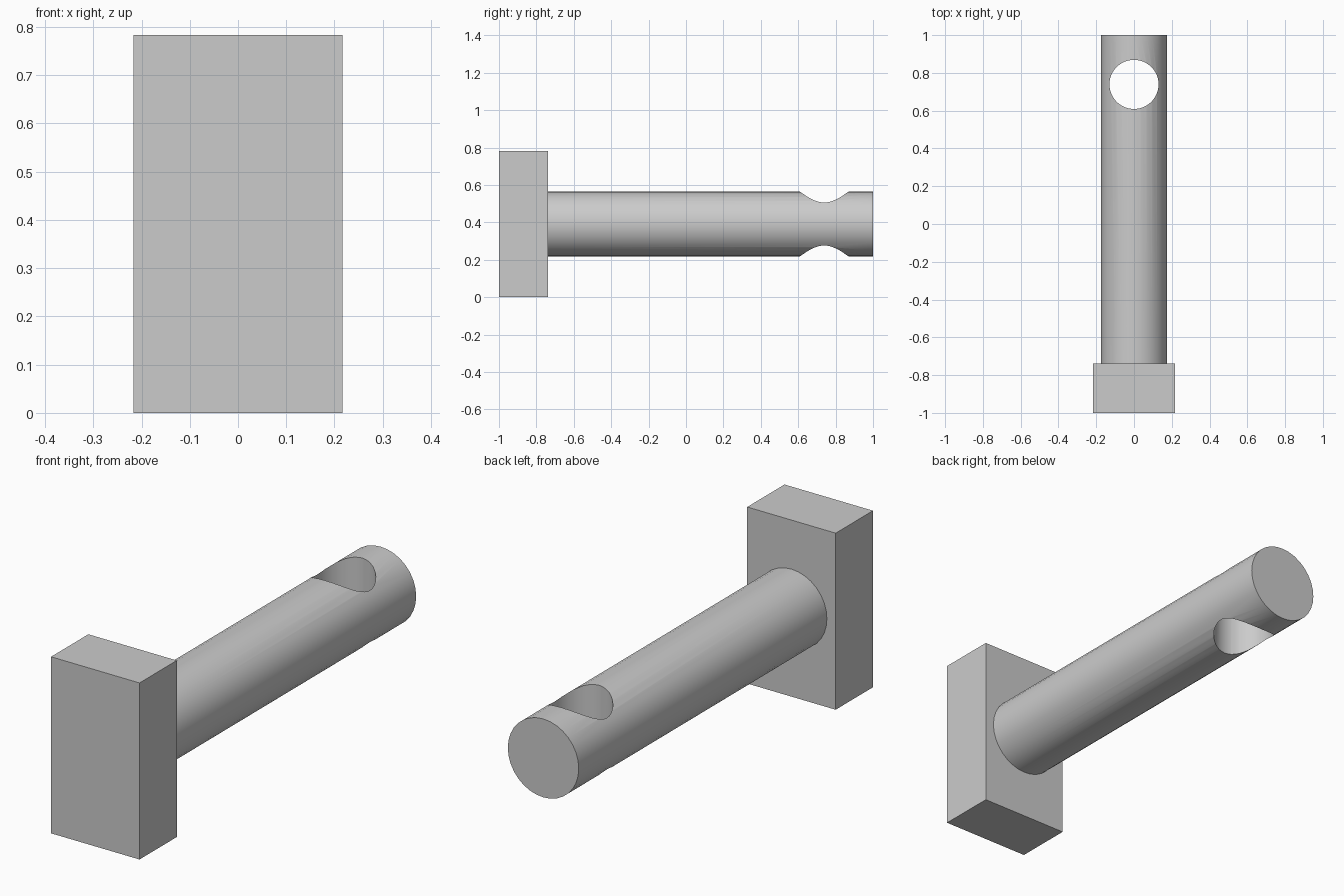
import bpy
import math

cube = bpy.data.objects.get("Cube")
if cube:
    bpy.data.objects.remove(cube, do_unlink=True)

# Main dimensions
HEAD_W, HEAD_D, HEAD_H = 0.434, 0.261, 0.783
PIN_R, HOLE_R = 0.174, 0.13
AXIS_Z = HEAD_H / 2
HEAD_BACK = -1 + HEAD_D
HOLE_Y = 0.739

grey = bpy.data.materials.new("light grey")
grey.use_nodes = True
grey.diffuse_color = (0.6, 0.6, 0.6, 1)
grey.node_tree.nodes["Principled BSDF"].inputs["Base Color"].default_value = (0.6, 0.6, 0.6, 1)


def cylinder(name, radius, depth, location, sides, tilt=0.0):
    bpy.ops.mesh.primitive_cylinder_add(vertices=sides, radius=radius, depth=depth,
                                        location=location, rotation=(tilt, 0, 0))
    obj = bpy.context.object
    obj.name = name
    return obj


# Rectangular head block
bpy.ops.mesh.primitive_cube_add(size=1, location=(0, -1 + HEAD_D / 2, AXIS_Z))
head = bpy.context.object
head.name = "head_block"
head.scale = (HEAD_W, HEAD_D, HEAD_H)
bpy.ops.object.transform_apply(location=False, rotation=False, scale=True)
head.data.materials.append(grey)

# Round pin along y
pin = cylinder("round_pin", PIN_R, 1 - HEAD_BACK,
               (0, (1 + HEAD_BACK) / 2, AXIS_Z), 32, math.pi / 2)
pin.data.materials.append(grey)

# Vertical cross hole near the free end
cutter = cylinder("hole_cutter", HOLE_R, 1, (0, HOLE_Y, AXIS_Z), 48)
cutter.data.materials.append(grey)
cutter.hide_render = True
cut = pin.modifiers.new("cross_hole", 'BOOLEAN')
cut.operation = 'DIFFERENCE'
cut.solver = 'EXACT'
cut.object = cutter

bpy.ops.object.select_all(action='DESELECT')
pin.select_set(True)
bpy.context.view_layer.objects.active = pin
bpy.ops.object.modifier_apply(modifier=cut.name)
bpy.data.objects.remove(cutter, do_unlink=True)

# Smooth round walls, sharp rims
bpy.ops.object.shade_smooth_by_angle(angle=math.radians(30))
